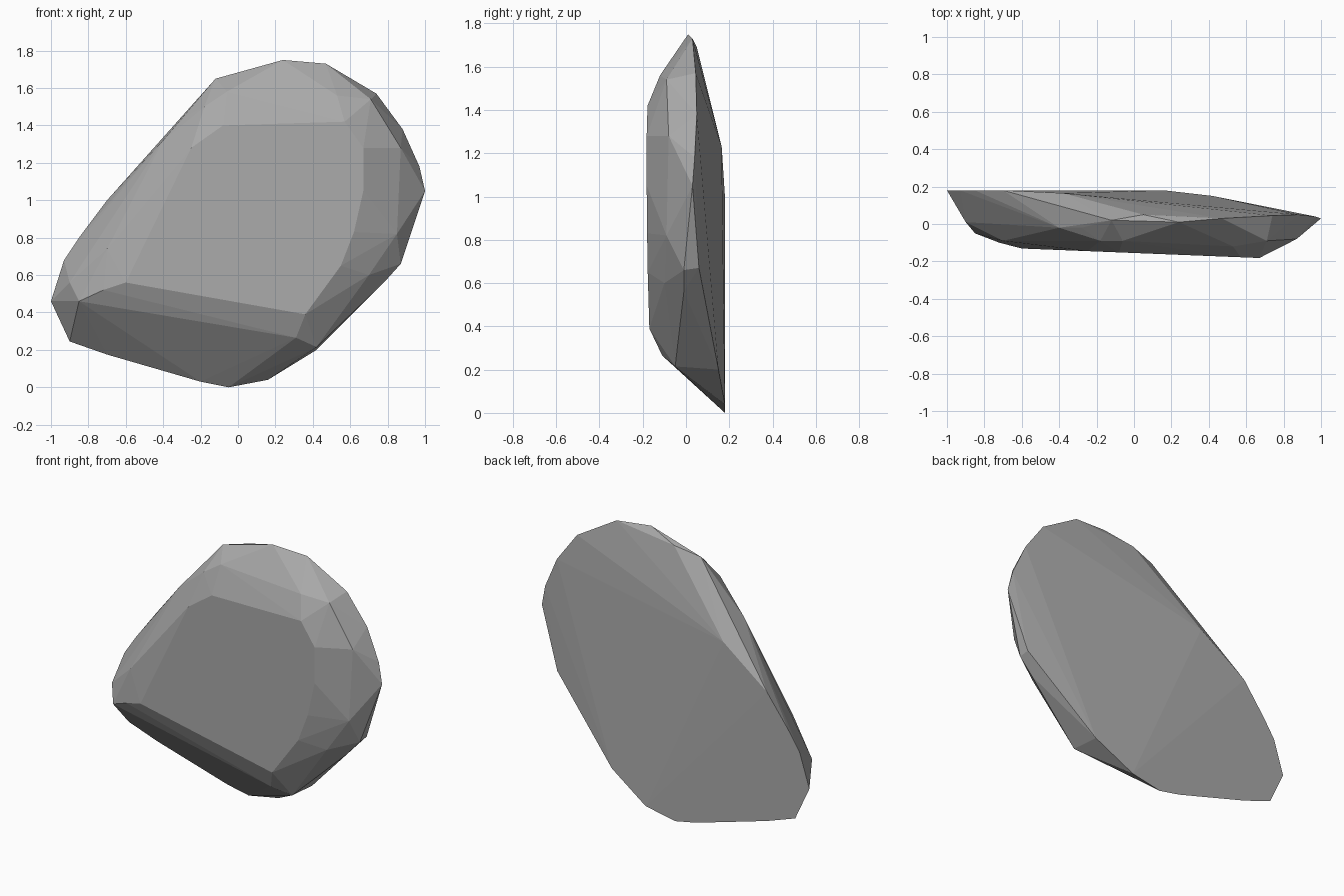
import bpy
import bmesh

# Remove the default object
default_cube = bpy.data.objects.get("Cube")
if default_cube:
    bpy.data.objects.remove(default_cube, do_unlink=True)


def make_material(name, colour):
    """Plain matte material with one flat colour."""
    material = bpy.data.materials.new(name)
    material.use_nodes = True
    material.diffuse_color = colour
    shader = next(node for node in material.node_tree.nodes if node.type == "BSDF_PRINCIPLED")
    shader.inputs["Base Color"].default_value = colour
    shader.inputs["Roughness"].default_value = 1
    return material


def place_ring(outline, depth):
    """Turn an (x, z) outline into points, with depth given by a rule."""
    return [(x, depth(x), z) for x, z in outline]


# Flat back of the slab, as an upright outline
back_outline = [(-1, .46), (-.9, .245), (-.7, .175), (-.2, .03), (-.05, 0),
                (.16, .04), (-.93, .68), (-.85, .8), (-.7, 1)]

# Broad front face, which leans slightly forward towards one side
front_outline = [(-.6, .56), (.36, .39), (.55, .65), (.62, .83), (.67, 1.05),
                 (.67, 1.28), (.57, 1.42), (-.08, 1.4), (-.25, 1.28)]

# Widest edge around the top and the side
rim = [(-.38, .165, 1.23), (-.4, -.02, 1.32), (-.28, -.02, 1.45), (-.12, .02, 1.65),
       (.05, .05, 1.69), (.24, .01, 1.75), (.47, .03, 1.73), (.74, .045, 1.57),
       (.88, .05, 1.38), (.97, .04, 1.18), (1, .03, 1.05), (.87, .06, .67),
       (.42, .15, .2), (-.9, .01, .56)]

# Chipped shoulder between the rim and the front face
shoulder = [(-.85, -.05, .46), (-.72, -.1, .52), (.31, -.11, .265), (.42, -.05, .215),
            (.55, -.11, .52), (.78, -.01, .56), (.7, -.1, .6), (.87, -.01, .66),
            (.85, -.09, .82), (.87, -.08, 1.28), (.71, -.09, 1.54), (.53, -.12, 1.56),
            (-.06, -.09, 1.58), (-.18, -.09, 1.5), (-.7, -.09, .74)]

points = rim + shoulder
points += place_ring(back_outline, lambda x: .18)
points += place_ring(front_outline, lambda x: -.155 - .04 * x)

# Wrap the rings in one faceted shell
shell = bmesh.new()
for point in points:
    shell.verts.new(point)
wrapped = bmesh.ops.convex_hull(shell, input=shell.verts[:], use_existing_faces=False)
leftovers = set(wrapped["geom_interior"] + wrapped["geom_unused"])
loose = [item for item in leftovers if isinstance(item, bmesh.types.BMVert)]
bmesh.ops.delete(shell, geom=loose, context="VERTS")
bmesh.ops.recalc_face_normals(shell, faces=shell.faces[:])

mesh = bpy.data.meshes.new("rock_slab")
shell.to_mesh(mesh)
shell.free()

rock_slab = bpy.data.objects.new("rock_slab", mesh)
bpy.context.collection.objects.link(rock_slab)
mesh.materials.append(make_material("stone_grey", (.4, .4, .4, 1)))
